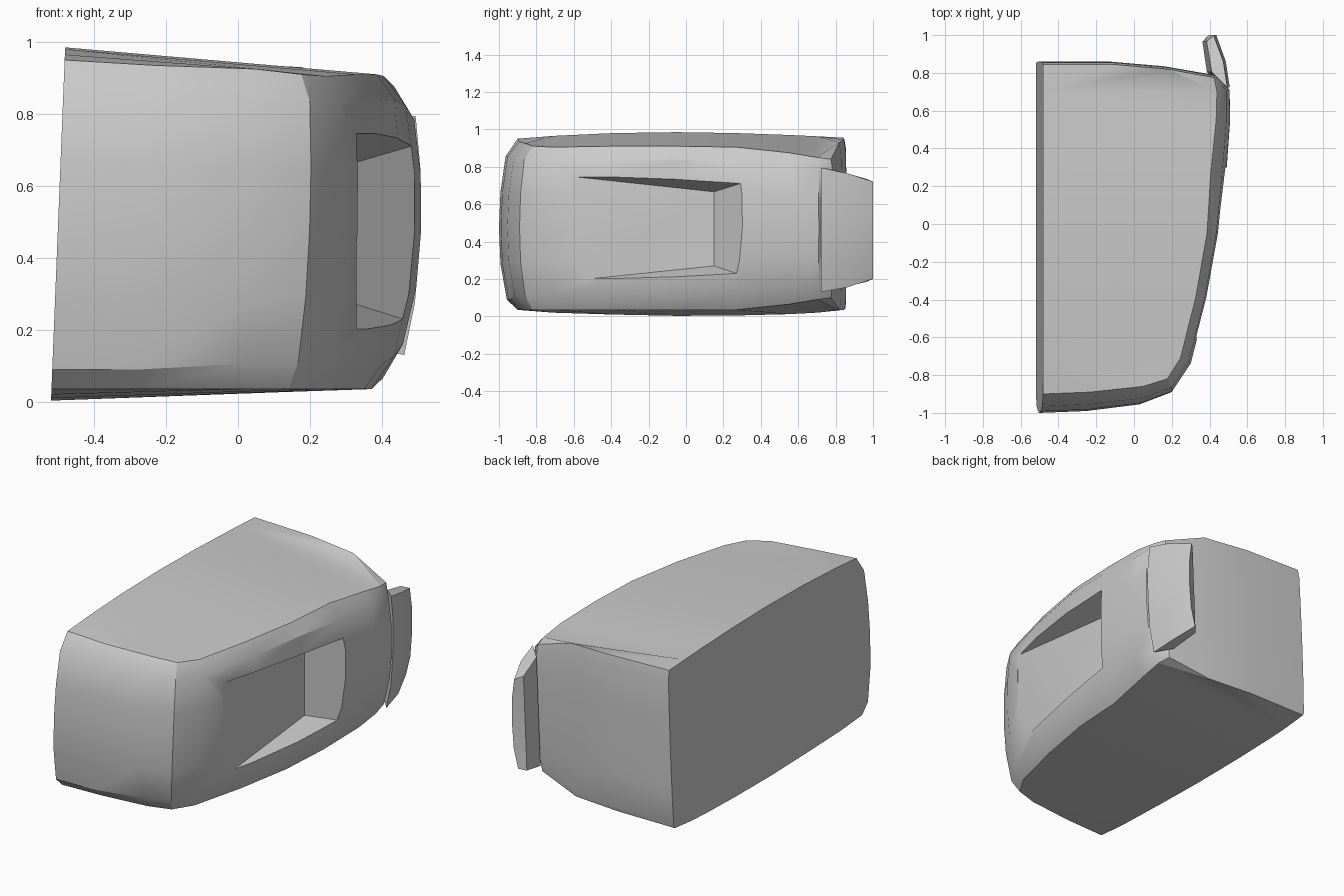
import bpy, bmesh
from mathutils import Vector

if "Cube" in bpy.data.objects:
    bpy.data.objects.remove(bpy.data.objects["Cube"])


def finish(name, bm):
    bmesh.ops.recalc_face_normals(bm, faces=bm.faces[:])
    me = bpy.data.meshes.new(name)
    bm.to_mesh(me)
    bm.free()
    ob = bpy.data.objects.new(name, me)
    bpy.context.collection.objects.link(ob)
    return ob


def activate(ob):
    bpy.ops.object.select_all(action='DESELECT')
    ob.select_set(True)
    bpy.context.view_layer.objects.active = ob


def vert(bm, x, y, z):
    # the whole shape leans slightly outward with height
    return bm.verts.new((x + 0.04 * (z - 0.5), y, z))


# plan outline: widest x, y | top edge x, y | top edge z | upper crease z
outline = [
    (-.50, -1.0, -.50, -.90, .950, .855), (-.25, -.99, -.25, -.89, .935, .855),
    (.03, -.955, .03, -.86, .925, .84), (.20, -.89, .16, -.82, .910, .835),
    (.30, -.74, .23, -.71, .905, .83), (.39, -.39, .31, -.39, .910, .835),
    (.45, -.05, .37, -.05, .910, .84), (.49, .27, .39, .27, .905, .82),
    (.51, .55, .42, .55, .875, .785), (.507, .71, .425, .70, .850, .785),
    (.42, .79, .41, .775, .840, .78), (.16, .835, .16, .82, .930, .86),
    (-.13, .86, -.13, .845, .945, .88), (-.50, .86, -.50, .845, .955, .90)]

# body: stacked rings following the outline
bm = bmesh.new()
rings = []
for level in range(7):
    ring = []
    for ox, oy, tx, ty, zt, zc in outline:
        zb, zl = .035 + max(0, .905 - zt), .945 - zc
        z = [zb, zl, zl + .25 * (zc - zl), .475, zl + .75 * (zc - zl), zc, zt][level]
        f = [1, .42, .08, 0, .08, .35, 1][level]
        ring.append(vert(bm, ox + f * (tx - ox), oy + f * (ty - oy), z))
    rings.append(ring)
for a, b in zip(rings, rings[1:]):
    for i in range(len(outline) - 1):
        bm.faces.new((a[i], a[i + 1], b[i + 1], b[i]))

# domed top and bottom: strips running to the flat inner side
crowns = []
for ring, zs in ((rings[0], (.02, .01, .003, .005, .012, .02)),
                 (rings[-1], (.965, .98, .985, .98, .97, .963))):
    crown = [vert(bm, -.5, ring[4 + k].co.y, z) for k, z in enumerate(zs)]
    bm.faces.new(ring[0:5] + [crown[0]])
    for k in range(5):
        bm.faces.new((ring[4 + k], ring[5 + k], crown[k + 1], crown[k]))
    bm.faces.new(ring[9:14] + [crown[5]])
    crowns.append(crown)

# flat inner side
bm.faces.new([r[0] for r in rings] + crowns[1] +
             [r[-1] for r in reversed(rings)] + crowns[0][::-1])
bmesh.ops.triangulate(bm, faces=[f for f in bm.faces if len(f.verts) in (5, 6)])
body = finish("body_shell", bm)

# side recess cutter: flat floor, walls flaring outward
bm = bmesh.new()
for p in ((.33, -.61, .748), (.33, .15, .666), (.33, .15, .270), (.33, -.61, .191),
          (.65, -.61, .876), (.65, .45, .760), (.65, .45, .170), (.65, -.61, .063)):
    bm.verts.new(p)
bmesh.ops.convex_hull(bm, input=bm.verts[:])
cutter = finish("recess_cutter", bm)
cutter.hide_render = True
mod = body.modifiers.new("recess", 'BOOLEAN')
mod.operation, mod.solver, mod.object = 'DIFFERENCE', 'EXACT', cutter
activate(body)
bpy.ops.object.modifier_apply(modifier=mod.name)
bpy.data.objects.remove(cutter)

# rear flap: x, y, bottom z, top z around its plan outline
flap_plan = [(.507, .722, .13, .795), (.487, .86, .155, .765), (.437, 1.0, .20, .72),
             (.375, .965, .185, .735), (.40, .805, .145, .78)]
bm = bmesh.new()
rings = []
for t, inset in ((0, .03), (.22, .006), (.5, 0), (.78, .006), (1, .025)):
    rings.append([vert(bm, x - (inset if i < 3 else 0), y, lo + t * (hi - lo))
                  for i, (x, y, lo, hi) in enumerate(flap_plan)])
for a, b in zip(rings, rings[1:]):
    for i in range(5):
        j = (i + 1) % 5
        bm.faces.new((a[i], a[j], b[j], b[i]))
bm.faces.new(rings[0])
bm.faces.new(rings[-1])
flap = finish("rear_flap", bm)

for ob in (body, flap):
    activate(ob)
    bpy.ops.object.shade_smooth_by_angle(angle=0.5)
